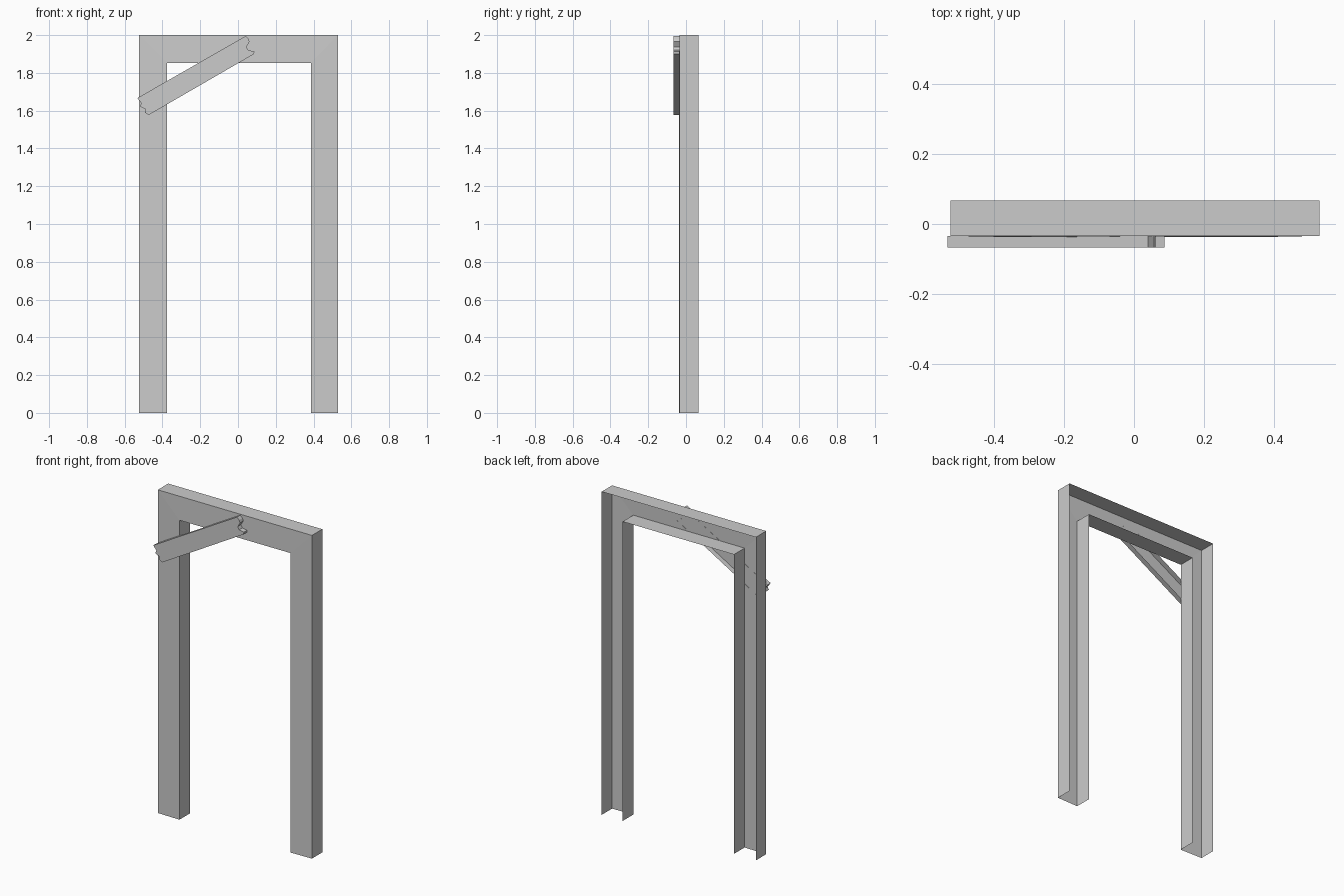
import bpy
import bmesh

cube = bpy.data.objects.get("Cube")
if cube:
    bpy.data.objects.remove(cube, do_unlink=True)

grey = bpy.data.materials.new("plain_grey")
grey.use_nodes = True
grey.diffuse_color = (0.6, 0.6, 0.6, 1)
grey.node_tree.nodes["Principled BSDF"].inputs["Base Color"].default_value = (0.6, 0.6, 0.6, 1)


def finish(name, bm):
    """Point the front sheet towards -y and link the open-backed shell."""
    bmesh.ops.recalc_face_normals(bm, faces=bm.faces)
    bm.faces.ensure_lookup_table()
    if bm.faces[0].normal.y > 0:
        bmesh.ops.reverse_faces(bm, faces=bm.faces)
    mesh = bpy.data.meshes.new(name)
    bm.to_mesh(mesh)
    bm.free()
    mesh.materials.append(grey)
    obj = bpy.data.objects.new(name, mesh)
    bpy.context.collection.objects.link(obj)
    return obj


def flanges(bm, path, back, closed=False):
    """Fold a row of front vertices backwards into a strip of side walls."""
    rear = [bm.verts.new((v.co.x, back, v.co.z)) for v in path]
    for i in range(len(path) if closed else len(path) - 1):
        j = (i + 1) % len(path)
        bm.faces.new((path[i], path[j], rear[j], rear[i]))


def door_frame():
    # Mitred front sheet with outer and inner side walls, open at back and feet
    bm = bmesh.new()
    outer = [bm.verts.new((x, -0.034, z)) for x, z in
             ((-0.525, 0), (-0.525, 2), (0.53, 2), (0.53, 0))]
    inner = [bm.verts.new((x, -0.037, z)) for x, z in
             ((-0.375, 0), (-0.375, 1.853), (0.387, 1.853), (0.387, 0))]
    for i in range(3):
        bm.faces.new((outer[i], inner[i], inner[i + 1], outer[i + 1]))
    flanges(bm, outer, 0.067)
    flanges(bm, inner, 0.067)
    return finish("door_frame", bm)


def broken_plank():
    # Slanted board with splintered ends, open at the back
    right_end = [(0.085, 1.9), (0.087, 1.914), (0.055, 1.92), (0.045, 1.937),
                 (0.061, 1.965), (0.055, 1.98), (0.04, 1.995)]
    left_end = [(-0.533, 1.667), (-0.512, 1.64), (-0.52, 1.622),
                (-0.49, 1.607), (-0.493, 1.59), (-0.473, 1.577)]
    bm = bmesh.new()
    outline = [bm.verts.new((x, -0.067, z)) for x, z in right_end + left_end]
    bm.faces.new(outline)
    flanges(bm, outline, -0.035, closed=True)
    return finish("broken_plank", bm)


door_frame()
broken_plank()
